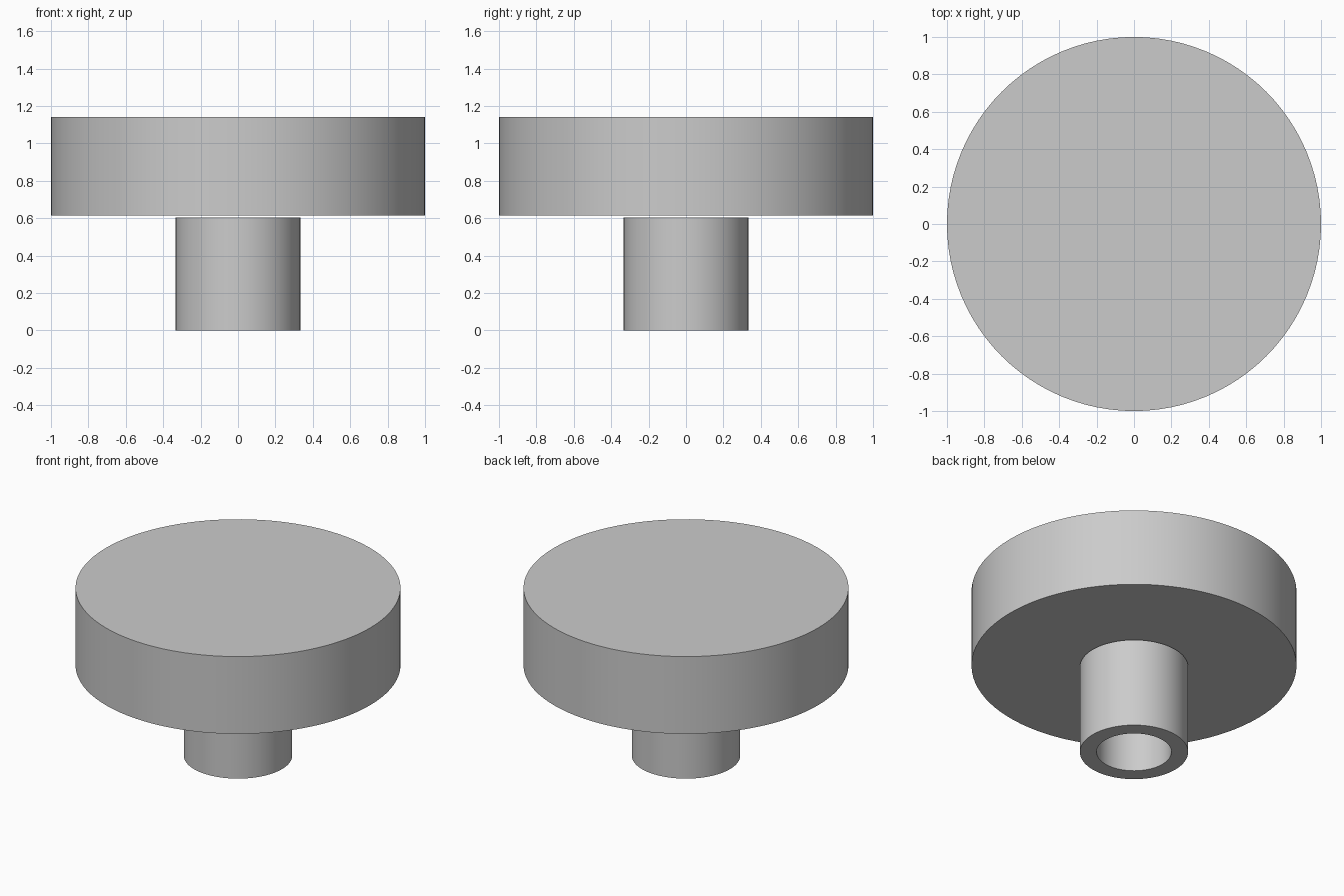
import bpy
import bmesh
import math

cube = bpy.data.objects.get("Cube")
if cube:
    bpy.data.objects.remove(cube, do_unlink=True)

SEGMENTS = 96

grey = bpy.data.materials.new("light_grey")
grey.use_nodes = True
colour = (0.6, 0.6, 0.6, 1.0)
grey.diffuse_color = colour
grey.node_tree.nodes["Principled BSDF"].inputs["Base Color"].default_value = colour


def lathe(name, profile, closed):
    """Spin an (radius, height) profile about the z axis."""
    bm = bmesh.new()
    verts = [bm.verts.new((r, 0, z)) for r, z in profile]
    edges = [bm.edges.new(pair) for pair in zip(verts, verts[1:])]
    if closed:
        edges.append(bm.edges.new((verts[-1], verts[0])))
    bmesh.ops.spin(bm, geom=verts + edges, cent=(0, 0, 0), axis=(0, 0, 1),
                   angle=math.tau, steps=SEGMENTS, use_duplicate=False)
    bmesh.ops.remove_doubles(bm, verts=bm.verts, dist=0.0001)
    bmesh.ops.recalc_face_normals(bm, faces=bm.faces)
    mesh = bpy.data.meshes.new(name)
    bm.to_mesh(mesh)
    bm.free()
    mesh.materials.append(grey)
    obj = bpy.data.objects.new(name, mesh)
    bpy.context.collection.objects.link(obj)
    bpy.ops.object.select_all(action="DESELECT")
    obj.select_set(True)
    bpy.context.view_layer.objects.active = obj
    bpy.ops.object.shade_smooth_by_angle(angle=math.radians(30))
    return obj


# Solid round head
lathe("round_head", [(0, 0.615), (1, 0.615), (1, 1.14), (0, 1.14)], closed=False)

# Hollow stem, set just below the head
lathe("hollow_stem", [(0.23, 0), (0.333, 0), (0.333, 0.605), (0.23, 0.605)], closed=True)
